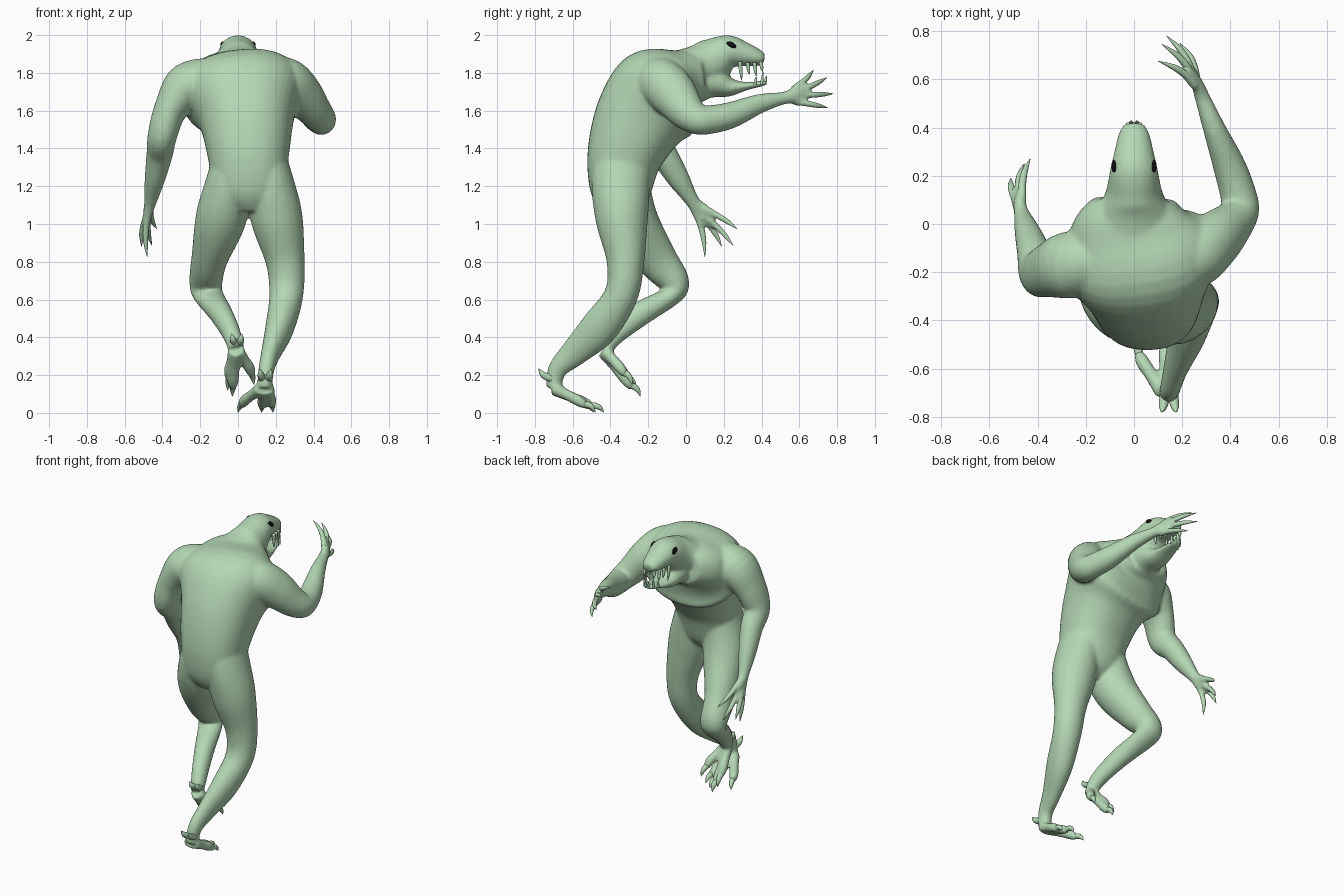
import bpy, bmesh, math
from mathutils import Vector


def material(name, col):
    m = bpy.data.materials.new(name)
    m.diffuse_color = (*col, 1)
    return m


SKIN = material("pale green skin", (0.46, 0.68, 0.46))
BLACK = material("black eye", (0.004, 0.004, 0.004))


def spline(pts, sub):
    """Catmull-Rom through stations of (x, y, z, half width, half depth)."""
    p = [pts[0]] + list(pts) + [pts[-1]]
    out = []
    for i in range(1, len(p) - 2):
        for k in range(sub):
            t = k / sub
            out.append([0.5 * (2 * b + (c - a) * t + (2 * a - 5 * b + 4 * c - d) * t * t
                               + (3 * b - a - 3 * c + d) * t ** 3)
                        for a, b, c, d in zip(*p[i - 1:i + 3])])
    return out + [list(pts[-1])]


def loft(bm, pts, sides=24, sub=5, power=1.0):
    """Closed tube with (super)elliptical sections; width lies along x."""
    st = spline(pts, sub)
    rings = []
    for i, s in enumerate(st):
        t = (Vector(st[min(i + 1, len(st) - 1)][:3]) - Vector(st[max(i - 1, 0)][:3])).normalized()
        side = (Vector((1, 0, 0)) - t * t.x).normalized()
        up = t.cross(side)
        ring = []
        for j in range(sides):
            a = 2 * math.pi * j / sides
            c, d = (math.copysign(abs(v) ** power, v) for v in (math.cos(a), math.sin(a)))
            ring.append(bm.verts.new(Vector(s[:3]) + side * s[3] * c + up * s[4] * d))
        rings.append(ring)
    for r, q in zip(rings, rings[1:]):
        for j in range(sides):
            k = (j + 1) % sides
            bm.faces.new((r[j], r[k], q[k], q[j]))
    bm.faces.new(rings[0][::-1])
    bm.faces.new(rings[-1])


def digit(bm, base, tip, r, bend=(0, 0, 0)):
    """Tapered finger, spur or tooth ending in a point."""
    b, e, k = Vector(base), Vector(tip), Vector(bend)
    pts = []
    for t, f in ((0, 1), (0.3, 0.95), (0.55, 0.85), (0.75, 0.6), (1, 0.06)):
        c = b.lerp(e, t) + k * math.sin(math.pi * t)
        pts.append((*c, r * f, r * f))
    loft(bm, pts, 10, 3)


def toe(bm, claws, heel, knuckle, tip, r):
    """Fused toe from heel to a bulging knuckle, with a separate hooked claw."""
    h, k, e = Vector(heel), Vector(knuckle), Vector(tip)
    m, n = h.lerp(k, 0.55), k.lerp(e, 0.45)
    loft(bm, [(*h, r * 1.2, r * 1.2), (*m, r, r), (*k, r * 1.05, r * 1.05), (*n, r * .7, r * .7)], 14)
    q = k.lerp(e, 0.3)
    digit(claws, q, e, r * .62, (0, 0.006, 0.012))


def finish(bm, name, mat):
    bmesh.ops.recalc_face_normals(bm, faces=bm.faces)
    me = bpy.data.meshes.new(name)
    bm.to_mesh(me)
    bm.free()
    me.materials.append(mat)
    for f in me.polygons:
        f.use_smooth = True
    ob = bpy.data.objects.new(name, me)
    bpy.context.collection.objects.link(ob)
    return ob


# body: torso, head, jaw, limbs, fused into one skin
body = bmesh.new()
loft(body, [(.06, -.36, 1.06, .08, .09), (.06, -.35, 1.15, .18, .155), (.055, -.325, 1.36, .215, .2),
            (.045, -.24, 1.56, .255, .245), (.025, -.13, 1.69, .325, .265),
            (0, 0, 1.765, .265, .165), (0, .1, 1.785, .17, .125)], 36, power=.88)
# skull and snout
loft(body, [(0, -.1, 1.79, .2, .115), (0, .04, 1.83, .16, .11), (0, .13, 1.86, .118, .122),
            (0, .22, 1.91, .1, .092), (0, .3, 1.9, .082, .068),
            (0, .38, 1.88, .062, .046), (0, .415, 1.872, .04, .028)])
# lower jaw
loft(body, [(0, .06, 1.77, .12, .1), (0, .16, 1.75, .1, .085), (0, .23, 1.725, .08, .052),
            (0, .32, 1.73, .062, .022), (0, .425, 1.748, .036, .014)])
# raised arm
loft(body, [(.12, -.2, 1.78, .09, .1), (.24, -.14, 1.755, .13, .13), (.33, -.07, 1.69, .115, .125),
            (.405, .0, 1.6, .09, .1), (.44, .06, 1.555, .08, .082), (.43, .13, 1.553, .075, .076),
            (.395, .24, 1.577, .068, .07), (.335, .39, 1.637, .048, .052), (.285, .52, 1.667, .033, .034),
            (.265, .575, 1.68, .026, .046), (.245, .62, 1.69, .018, .04)])
# hanging arm
loft(body, [(-.12, -.19, 1.78, .09, .11), (-.26, -.17, 1.735, .125, .14), (-.355, -.19, 1.61, .09, .115),
            (-.4, -.2, 1.47, .078, .095), (-.415, -.12, 1.37, .07, .075), (-.44, -.04, 1.24, .055, .06),
            (-.463, .035, 1.12, .034, .038), (-.475, .075, 1.07, .026, .05), (-.475, .1, 1.03, .018, .045)])
# standing leg
loft(body, [(.135, -.32, 1.45, .09, .14), (.165, -.345, 1.24, .125, .155), (.205, -.34, 1.03, .138, .14),
            (.25, -.32, .8, .103, .1), (.255, -.345, .62, .09, .09), (.22, -.46, .45, .076, .1),
            (.175, -.59, .32, .052, .075), (.15, -.68, .23, .042, .052), (.14, -.7, .13, .04, .04)])
# lifted leg
loft(body, [(-.02, -.31, 1.45, .09, .14), (-.045, -.34, 1.24, .12, .15), (-.09, -.29, 1.03, .135, .14),
            (-.15, -.16, .82, .097, .11), (-.17, -.06, .69, .088, .08), (-.155, -.08, .62, .08, .055),
            (-.09, -.24, .525, .062, .065), (-.035, -.37, .42, .05, .055), (-.01, -.43, .34, .042, .042)])

# toes with claws, and heel spurs
claws = bmesh.new()
for heel, knuckle, tip in (((.12, -.7, .13), (.035, -.57, .065), (.0, -.49, .003)),
                           ((.14, -.7, .125), (.13, -.54, .055), (.125, -.435, .003)),
                           ((.16, -.7, .13), (.175, -.57, .065), (.185, -.48, .003))):
    toe(body, claws, heel, knuckle, tip, .029)
for heel, knuckle, tip in (((-.02, -.43, .33), (-.045, -.34, .225), (-.055, -.265, .12)),
                           ((-.01, -.44, .325), (-.025, -.315, .17), (-.03, -.242, .088)),
                           ((.0, -.43, .33), (.06, -.35, .24), (.085, -.285, .15))):
    toe(body, claws, heel, knuckle, tip, .029)
for x in (.115, .175):
    digit(claws, (x + (.145 - x) * .5, -.69, .18), (x, -.78, .235), .022, (0, -.012, -.012))
for x in (-.035, .02):
    digit(claws, (x * .5, -.425, .37), (x, -.475, .42), .02, (0, -.012, -.008))
finish(claws, "toe_claws_and_spurs", SKIN)

# fingers, with webs fused into the palms
RAISED = (((.255, .57, 1.715), (.1, .675, 1.815)), ((.25, .59, 1.70), (.115, .745, 1.775)),
          ((.25, .59, 1.68), (.135, .78, 1.69)), ((.26, .57, 1.65), (.19, .75, 1.615)))
HANGING = (((-.475, .055, 1.06), (-.48, .1, .825)), ((-.48, .075, 1.05), (-.51, .19, .88)),
           ((-.475, .09, 1.05), (-.455, .25, .885)), ((-.465, .09, 1.085), (-.43, .27, .975)))
for name, fingers, bend in (("raised_hand_fingers", RAISED, (.018, .01, 0)),
                            ("hanging_hand_fingers", HANGING, (-.012, .012, 0))):
    hand = bmesh.new()
    for base, tip in fingers:
        digit(hand, base, tip, .017, bend)
        digit(body, base, Vector(base).lerp(Vector(tip), .6) + Vector(bend) * .9, .022, Vector(bend) * .3)
    finish(hand, name, SKIN)

skin = finish(body, "body", SKIN)
bpy.context.view_layer.objects.active = skin
rm = skin.modifiers.new("fuse", 'REMESH')
rm.mode = 'VOXEL'
rm.voxel_size = 0.009
rm.use_smooth_shade = True
sm = skin.modifiers.new("soften", 'SMOOTH')
sm.factor = 0.5
sm.iterations = 14
for m in (rm.name, sm.name):
    bpy.ops.object.modifier_apply(modifier=m)

# teeth
teeth = bmesh.new()
for s in (-1, 1):
    for y, x, z, n in ((.285, .072, 1.86, .1), (.325, .062, 1.855, .065),
                       (.362, .053, 1.855, .075), (.395, .038, 1.86, .055)):
        digit(teeth, (s * x, y, z), (s * x * .95, y + .01, z - n), .011)
    for y, x, n in ((.365, .045, .035), (.4, .034, .06), (.418, .012, .04)):
        digit(teeth, (s * x, y, 1.738), (s * x, y + .008, 1.748 + n), .008)
finish(teeth, "teeth", SKIN)

# eyes
for s, label in ((-1, "left_eye"), (1, "right_eye")):
    bm = bmesh.new()
    bmesh.ops.create_uvsphere(bm, u_segments=20, v_segments=12, radius=1)
    for v in bm.verts:
        v.co = Vector((s * .079 + v.co.x * .015, .24 + v.co.y * .027, 1.946 + v.co.z * .019 - v.co.y * .009))
    finish(bm, label, BLACK)
